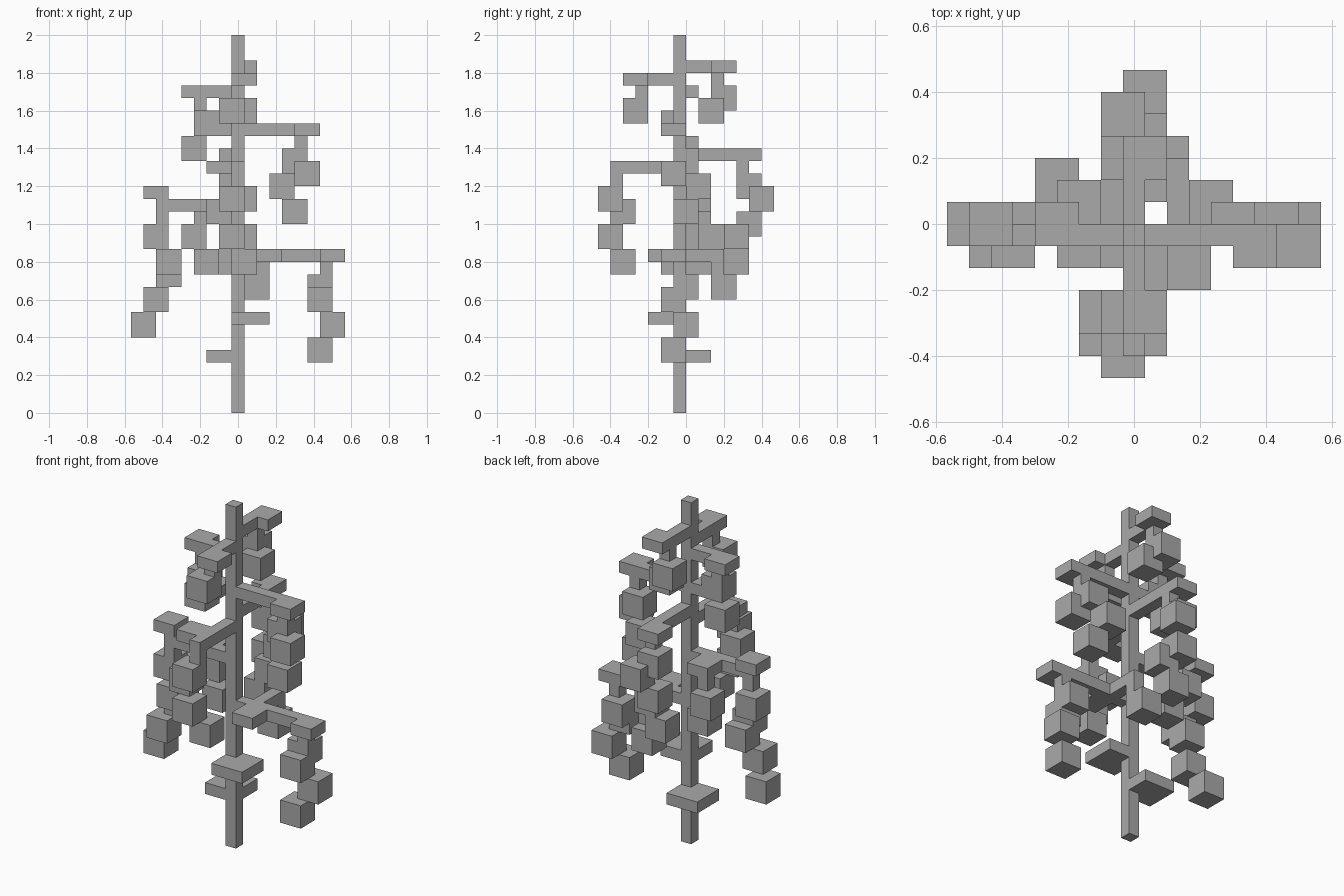
import bpy
import bmesh
from mathutils import Vector, Matrix

if "Cube" in bpy.data.objects:
    bpy.data.objects.remove(bpy.data.objects["Cube"], do_unlink=True)

UNIT = 1 / 15                       # one grid cell
ORIGIN = Vector((-0.5, 0, 0))       # the trunk fills x cell zero, y cell minus one

# Single plain grey
grey = bpy.data.materials.new("plain_grey")
grey.use_nodes = True
colour = (0.4, 0.4, 0.4, 1)
grey.diffuse_color = colour
grey.node_tree.nodes["Principled BSDF"].inputs["Base Color"].default_value = colour


def block(name, corner, size):
    """Box from its lowest corner and its size, both in grid cells."""
    corner, size = Vector(corner), Vector(size)
    centre = (corner + size / 2 + ORIGIN) * UNIT
    mesh = bpy.data.meshes.new(name)
    bm = bmesh.new()
    bmesh.ops.create_cube(bm, size=UNIT, matrix=Matrix.Diagonal(size).to_4x4())
    bm.to_mesh(mesh)
    bm.free()
    mesh.materials.append(grey)
    obj = bpy.data.objects.new(name, mesh)
    obj.location = centre
    bpy.context.collection.objects.link(obj)
    return obj


def plate(name, x, y, z, width=2, depth=2):
    block(name + "_plate", (x, y, z), (width, depth, 1))


def stalk(name, x, y, z, height=1):
    block(name + "_stalk", (x, y, z), (1, 1, height))


def hanging_cubes(name, *corners):
    for corner in corners:
        block(name + "_hanging_cube", corner, (2, 2, 2))


# Trunk
block("trunk", (0, -1, 0), (1, 1, 30))

# Two square shelves low on the trunk
plate("low_back_shelf", -2, -1, 4, width=3, depth=3)
plate("low_front_shelf", 0, -3, 7, width=3, depth=3)

# Top back branch
name = "top_back_branch"
plate(name + "_arm", 0, 0, 27, width=1)
plate(name + "_tip", 0, 2, 27)
stalk(name, 0, 2, 26)
hanging_cubes(name, (-1, 2, 24), (0, 1, 23))

# Top front branch
name = "top_front_branch"
plate(name + "_arm", 0, -3, 26, width=1)
plate(name + "_tip", 0, -5, 26)
stalk(name, 0, -4, 25)
hanging_cubes(name, (-1, -5, 23))

# Upper right branch
name = "upper_right_branch"
plate(name + "_arm", -2, -1, 25, depth=1)
plate(name + "_tip", -4, -1, 25)
stalk(name, -3, -1, 24)
hanging_cubes(name, (-3, -2, 22), (-4, -1, 20))

# Upper left branch
name = "upper_left_branch"
plate(name + "_stub", -1, -2, 22, width=1)
plate(name + "_arm", 1, -1, 22, width=4, depth=1)
plate(name + "_tip", 5, -2, 22)
stalk(name, 5, -1, 21)
hanging_cubes(name, (4, -1, 19), (5, -2, 18), (3, 0, 17), (4, -1, 15))

# Middle back branch
name = "middle_back_branch"
plate(name + "_arm", 0, 0, 20, width=1, depth=4)
plate(name + "_tip", -1, 4, 20)
stalk(name, 0, 4, 19)
hanging_cubes(name, (-1, 4, 17), (0, 5, 16), (-1, 4, 14), (0, 3, 13), (-1, 3, 11))

# Middle front branch
name = "middle_front_branch"
plate(name + "_arm", 0, -6, 19, width=1, depth=5)
plate(name + "_side", -2, -5, 19)
stalk(name, 0, -6, 18)
hanging_cubes(name, (-1, -7, 16), (-2, -6, 15), (-1, -7, 13), (0, -6, 11))

# Lower right branch with a side plate of its own
name = "lower_right_branch"
plate(name + "_arm", -5, -1, 16, width=5, depth=1)
plate(name + "_tip", -7, -1, 17)
stalk(name, -6, -1, 15, height=2)
hanging_cubes(name, (-7, -1, 13), (-6, -2, 11), (-6, -1, 10), (-7, -2, 8), (-8, -1, 6))
name = "lower_right_side_branch"
plate(name, -3, 0, 16)
stalk(name, -3, 1, 15)
hanging_cubes(name, (-4, 1, 13), (-3, 0, 11))

# Lower left branch with side pieces to front and back
name = "lower_left_branch"
plate(name + "_arm", 1, -1, 12, width=6, depth=1)
plate(name + "_tip", 7, -2, 12)
plate(name + "_front_side", 2, -3, 12)
stalk(name, 7, -1, 11)
hanging_cubes(name, (6, -1, 9), (6, -2, 8), (7, -1, 6), (6, -2, 4))
name = "lower_left_back_branch"
plate(name, 2, 0, 12, width=1, depth=3)
stalk(name, 2, 2, 11)
hanging_cubes(name, (1, 2, 9))
